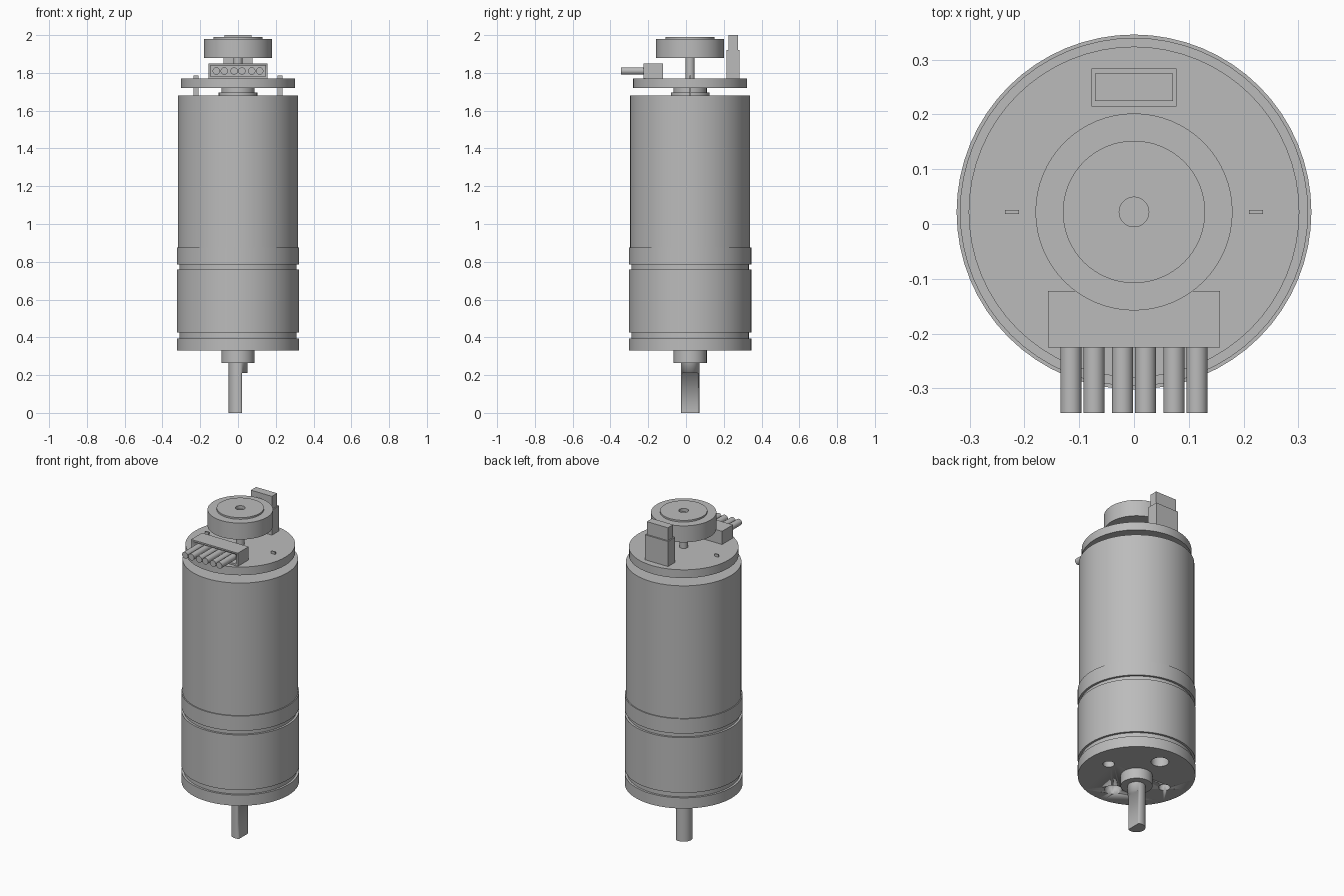
import bpy
import bmesh
import math

cube = bpy.data.objects.get("Cube")
if cube:
    bpy.data.objects.remove(cube, do_unlink=True)

AXIS_Y = 0.022
SIDES = 64

grey = bpy.data.materials.new("plain grey")
grey.use_nodes = True
COLOUR = (0.5, 0.5, 0.5, 1)
grey.diffuse_color = COLOUR
grey.node_tree.nodes["Principled BSDF"].inputs["Base Color"].default_value = COLOUR


def finish(name, bm):
    bmesh.ops.recalc_face_normals(bm, faces=bm.faces)
    mesh = bpy.data.meshes.new(name)
    bm.to_mesh(mesh)
    bm.free()
    mesh.materials.append(grey)
    obj = bpy.data.objects.new(name, mesh)
    bpy.context.collection.objects.link(obj)
    bpy.ops.object.select_all(action="DESELECT")
    obj.select_set(True)
    bpy.context.view_layer.objects.active = obj
    bpy.ops.object.shade_smooth_by_angle(angle=math.radians(30))
    return obj


def turned(name, profile, x=0, y=AXIS_Y, sides=SIDES):
    """Closed solid of revolution from (radius, z) points, with flat end caps."""
    bm = bmesh.new()
    rings = []
    for r, z in profile:
        angles = [2 * math.pi * i / sides for i in range(sides)]
        rings.append([bm.verts.new((x + r * math.cos(a), y + r * math.sin(a), z)) for a in angles])
    for low, high in zip(rings, rings[1:]):
        for i in range(sides):
            j = (i + 1) % sides
            bm.faces.new((low[i], low[j], high[j], high[i]))
    bm.faces.new(rings[0][::-1])
    bm.faces.new(rings[-1])
    return finish(name, bm)


def box(name, low, high):
    bm = bmesh.new()
    bmesh.ops.create_cube(bm, size=1)
    for v in bm.verts:
        v.co = [a + (b - a) * (c + 0.5) for a, b, c in zip(low, high, v.co)]
    return finish(name, bm)


def cut(target, cutter):
    mod = target.modifiers.new(cutter.name, "BOOLEAN")
    mod.operation = "DIFFERENCE"
    mod.solver = "EXACT"
    mod.object = cutter
    bpy.ops.object.select_all(action="DESELECT")
    bpy.context.view_layer.objects.active = target
    target.select_set(True)
    bpy.ops.object.modifier_apply(modifier=mod.name)
    bpy.data.objects.remove(cutter, do_unlink=True)


# Output shaft with a flat on its lower end
shaft = turned("output_shaft", [(0.049, 0), (0.049, 0.21), (0.049, 0.2101), (0.049, 0.3)], sides=48)
for v in shaft.data.vertices:
    if v.co.z < 0.2101 - 0.00005:
        v.co.x = min(v.co.x, 0.022)
turned("shaft_boss", [(0.088, 0.265), (0.088, 0.34)])

# Gearbox: mounting flange with four holes, grooved housing and rear ring
R, GROOVE = 0.324, 0.311
flange = turned("mounting_flange", [(R, 0.33), (R, 0.395)])
for x, y, r in ((0.2, 0, 0.032), (-0.2, 0, 0.032), (0, 0.2, 0.049), (0, -0.2, 0.049)):
    cut(flange, turned("hole_cutter", [(r, 0.3), (r, 0.41)], x, AXIS_Y + y, 32))
turned("gearbox_housing", [
    (GROOVE, 0.395), (GROOVE, 0.425), (R, 0.425), (R, 0.76), (GROOVE, 0.76),
    (GROOVE, 0.785), (R, 0.785), (R, 0.875), (0.3, 0.875)])

# Motor can and rear bearing
turned("motor_can", [(0.318, 0.875), (0.318, 1.68)])
turned("rear_bearing", [(0.102, 1.68), (0.102, 1.695), (0.088, 1.695), (0.088, 1.72)])

# Encoder board with its solder pins
turned("encoder_board", [(0.302, 1.72), (0.302, 1.77)])
for side, label in ((-1, "right"), (1, "left")):
    cx = side * 0.223
    box(label + "_pin", (cx - 0.013, AXIS_Y - 0.004, 1.68), (cx + 0.013, AXIS_Y + 0.004, 1.785))

# Rear shaft and magnet wheel with a shallow centre hole
turned("rear_shaft", [(0.024, 1.77), (0.024, 1.89)], sides=32)
turned("magnet_wheel", [
    (0.18, 1.88), (0.18, 1.98), (0.13, 1.98), (0.13, 1.99), (0.027, 1.99), (0.027, 1.97)])

# Sensor standing behind the wheel
box("sensor_base", (-0.078, 0.215, 1.77), (0.078, 0.284, 1.922))
box("sensor_head", (-0.071, 0.225, 1.922), (0.071, 0.275, 2))

# Open connector shell with six wires
shell = box("connector_shell", (-0.157, -0.226, 1.77), (0.157, -0.122, 1.85))
cut(shell, box("cavity_cutter", (-0.146, -0.3, 1.781), (0.146, -0.145, 1.839)))
for i, x in enumerate((-0.115, -0.073, -0.021, 0.021, 0.073, 0.115)):
    wire = turned("wire_%d" % (i + 1), [(0.0195, 0), (0.0195, 0.2)], 0, 0, 24)
    wire.rotation_euler.x = math.pi / 2
    wire.location = (x, -0.145, 1.81)
